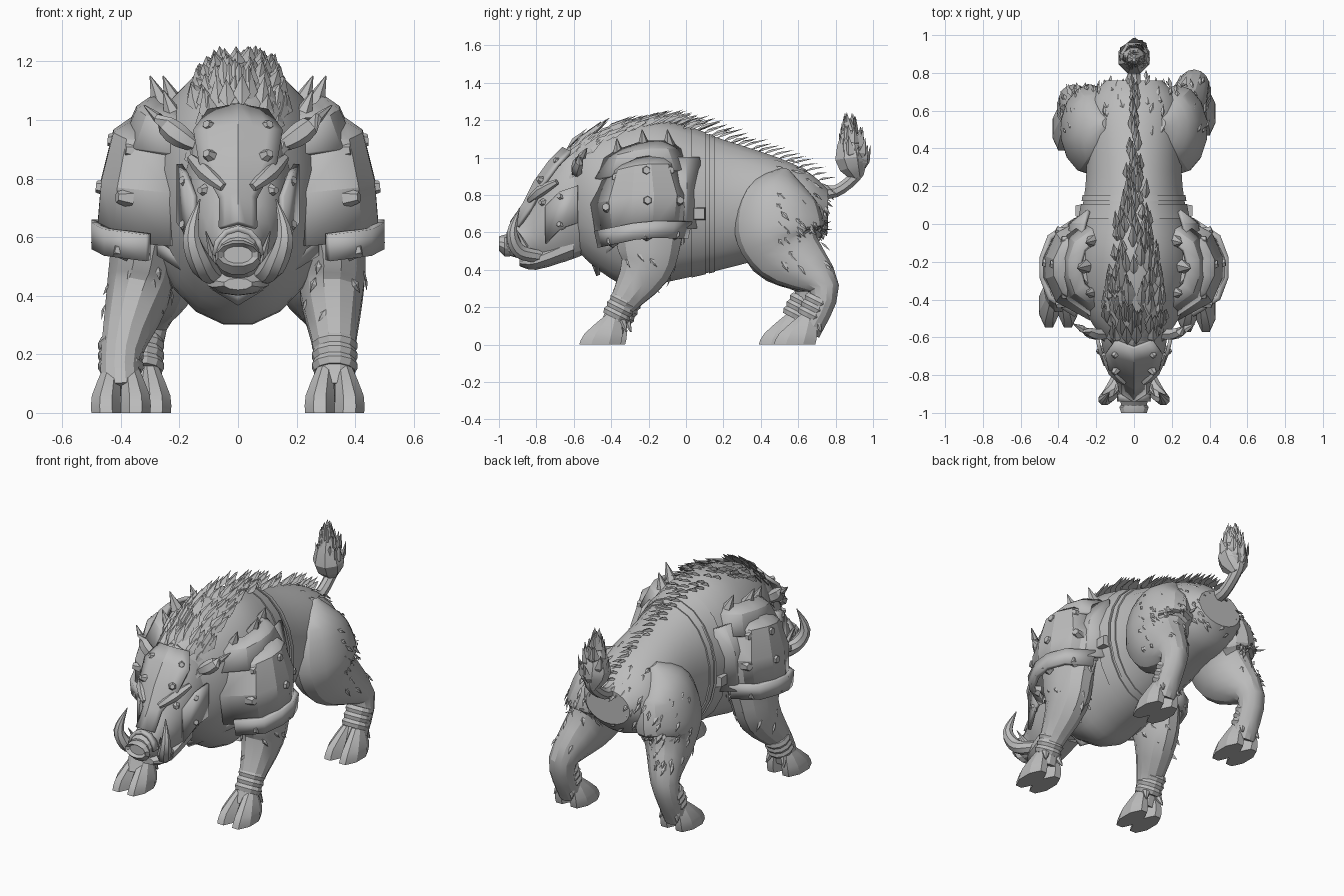
import bpy, bmesh, math, random
from mathutils import Vector as V

random.seed(4)
if "Cube" in bpy.data.objects:
    bpy.data.objects.remove(bpy.data.objects["Cube"])

gray = bpy.data.materials.new("plain gray")
gray.use_nodes = True
gray.diffuse_color = (0.5, 0.5, 0.5, 1)
gray.node_tree.nodes["Principled BSDF"].inputs["Base Color"].default_value = gray.diffuse_color
X, Y, Z = V((1, 0, 0)), V((0, 1, 0)), V((0, 0, 1))


def finish(name, bm, thick=0):
    bmesh.ops.recalc_face_normals(bm, faces=bm.faces)
    mesh = bpy.data.meshes.new(name)
    bm.to_mesh(mesh)
    bm.free()
    ob = bpy.data.objects.new(name, mesh)
    bpy.context.collection.objects.link(ob)
    mesh.materials.append(gray)
    if thick:
        mod = ob.modifiers.new("thickness", "SOLIDIFY")
        mod.thickness, mod.offset = thick, 0
    bpy.ops.object.select_all(action="DESELECT")
    ob.select_set(True)
    bpy.context.view_layer.objects.active = ob
    bpy.ops.object.shade_smooth_by_angle(angle=math.radians(25))
    return ob


def smooth_path(rows, steps):
    """Catmull-Rom interpolation of any tuples."""
    out = []
    last = len(rows) - 1
    for i in range(last):
        before, start, end, after = [rows[max(0, min(last, i + k))] for k in (-1, 0, 1, 2)]
        for step in range(steps):
            t = step / steps
            out.append([b + t / 2 * (c - a + t * (2 * a - 5 * b + 4 * c - d + t * (3 * (b - c) + d - a)))
                        for a, b, c, d in zip(before, start, end, after)])
    return out + [list(rows[last])]


def loft(name, rows, sides=12, steps=3, axis=None):
    """Rings of (x, y, z, width, depth) skinned along a path; depth may be left out when round."""
    rows = smooth_path([tuple(row) + (row[3],) * (5 - len(row)) for row in rows], steps)
    bm, rings = bmesh.new(), []
    for i, (x, y, z, width, depth) in enumerate(rows):
        ahead, behind = rows[min(i + 1, len(rows) - 1)], rows[max(i - 1, 0)]
        t = axis or (V(ahead[:3]) - V(behind[:3])).normalized()
        ref = Y if abs(t.x) > 0.7 else X
        u = (ref - t * ref.dot(t)).normalized()
        w = t.cross(u)
        angles = [math.tau * (k + 0.5) / sides for k in range(sides)]
        rings.append([bm.verts.new(V((x, y, z)) + u * width * math.cos(q) + w * depth * math.sin(q))
                      for q in angles])
    for ring, following in zip(rings, rings[1:]):
        for k in range(sides):
            bm.faces.new((ring[k], ring[k - 1], following[k - 1], following[k]))
    bm.faces.new(rings[0])
    bm.faces.new(rings[-1])
    return finish(name, bm)


def plate(name, grid, thick=0.02):
    bm = bmesh.new()
    rows = [[bm.verts.new(p) for p in row] for row in grid]
    for row, following in zip(rows, rows[1:]):
        for k in range(len(row) - 1):
            bm.faces.new((row[k], row[k + 1], following[k + 1], following[k]))
    return finish(name, bm, thick)


def tuft(bm, root, way, normal, length, width):
    """A pointed leaf with a raised ridge."""
    way = way.normalized()
    side = way.cross(normal).normalized()
    mid = root + way * length * 0.4
    ridge = mid + side.cross(way) * width * 0.6
    r, a, c, b, tip = [bm.verts.new(p) for p in (
        root, mid - side * width, ridge, mid + side * width, root + way * length)]
    for face in ((r, a, c), (r, c, b), (a, tip, c), (c, tip, b), (r, b, a), (a, b, tip)):
        bm.faces.new(face)


def cone(name, place, way, radius, tip, height):
    bm = bmesh.new()
    bmesh.ops.create_cone(bm, cap_ends=True, segments=6, radius1=radius, radius2=tip, depth=height)
    ob = finish(name, bm)
    ob.rotation_euler = V(way).to_track_quat("Z", "Y").to_euler()
    ob.location = place


def fur(name, obs, count, rule):
    bm = bmesh.new()
    spots = [f for ob in obs for f in ob.data.polygons if rule(f.center) and len(f.vertices) == 4]
    for f in random.choices(spots, k=count):
        normal = f.normal
        way = V((random.uniform(-0.3, 0.3), 0.6, -0.7))
        way = (way - normal * way.dot(normal)).normalized() + normal * 0.15
        jitter = V([random.uniform(-0.02, 0.02) for _ in "xyz"])
        tuft(bm, f.center + jitter - normal * 0.01, way, normal, random.uniform(0.04, 0.08), 0.013)
    finish(name, bm)


def sections(rows):
    """Upright rings from y, top, bottom and half width."""
    return [(0, y, (top + bottom) / 2, width, (top - bottom) / 2) for y, top, bottom, width in rows]


# Torso
torso = sections([(-0.62, 1.06, 0.55, 0.15), (-0.5, 1.13, 0.42, 0.24), (-0.3, 1.19, 0.3, 0.31),
                  (-0.1, 1.2, 0.33, 0.31), (0.2, 1.1, 0.4, 0.26), (0.5, 1, 0.48, 0.25),
                  (0.66, 0.92, 0.53, 0.23), (0.76, 0.83, 0.62, 0.15)])
body = loft("torso", torso, 20, 4, Y)
fine_torso = smooth_path(torso, 20)


def torso_at(y):
    return min(fine_torso, key=lambda row: abs(row[1] - y))


# Girth straps follow the torso
for name, start, end in (("front_strap", 0.03, 0.1), ("rear_strap", 0.12, 0.16)):
    rings = [torso_at(start), torso_at(end)]
    loft(name, [(x, y, z, width + 0.01, depth + 0.005) for x, y, z, width, depth in rings], 20, 1, Y)

# Head, snout and jaw
loft("head", sections([(-0.5, 1.08, 0.5, 0.18), (-0.6, 1.07, 0.46, 0.18), (-0.7, 0.99, 0.43, 0.16),
                       (-0.78, 0.85, 0.44, 0.13), (-0.85, 0.7, 0.45, 0.09), (-0.96, 0.6, 0.48, 0.07)]), 14, 2, Y)
loft("nose_disc", [(0, -0.94, 0.53, 0.06), (0, -0.97, 0.53, 0.08, 0.06), (0, -1, 0.54, 0.07, 0.04),
                   (0, -0.98, 0.54, 0.05, 0.03)], 12, 1, Y)
loft("lower_jaw", sections([(-0.6, 0.6, 0.46, 0.12), (-0.8, 0.5, 0.4, 0.11), (-0.89, 0.46, 0.42, 0.05)]), 10, 3, Y)

# Face guard
across = [k / 3 for k in range(-3, 4)]
face = [(0.1, -0.64, 1.05), (0.15, -0.71, 0.98), (0.13, -0.79, 0.87), (0.06, -0.85, 0.75), (0.06, -0.92, 0.65)]
plate("face_guard", [[(t * width, y + 0.04 * abs(t) - 0.015, z - 0.02 * abs(t)) for t in across]
                     for width, y, z in face])
plate("snout_band", [[(0.08 * math.sin(t * 1.6), y, 0.54 + 0.09 * math.cos(t * 1.6)) for t in across]
                     for y in (-0.9, -0.94)])

# Chest guard made of overlapping V bands
for k in range(4):
    plate("chest_band", [[(0.27 * t, 0.1 * t * t - 0.47 - 0.02 * (k + edge),
                           0.37 + 0.05 * (k + edge) + 0.17 * abs(t)) for t in across] for edge in (0, 1)])

thighs, arms = [], []
for s in (1, -1):
    # The right legs stand in a different step from the left ones
    out, forward = (0, 0) if s > 0 else (0.07, 0.08)
    foot = 0.33 + out
    arms.append(loft("front_leg", [
        (s * 0.22, -0.2, 1, 0.08, 0.12), (s * 0.27, -0.2, 0.8, 0.15, 0.22), (s * 0.32, -0.2, 0.55, 0.12, 0.18),
        (s * (0.32 + out / 3), -0.22, 0.4, 0.11, 0.14), (s * foot, -0.35, 0.2, 0.07), (s * foot, -0.4, 0.08, 0.07)]))
    thighs.append(loft("hind_leg", [
        (s * 0.14, 0.53, 0.93, 0.03), (s * 0.2, 0.5, 0.8, 0.13, 0.19), (s * 0.23, 0.5, 0.62, 0.16, 0.24),
        (s * 0.25, 0.55 - forward / 3, 0.49, 0.13, 0.19), (s * 0.32, 0.74 - forward, 0.3, 0.08),
        (s * 0.33, 0.65 - forward, 0.07, 0.07)], 14, 4))
    # Hooves and ankle wraps
    for part, x, y in (("front", s * foot, -0.46 + out / 3), ("hind", s * 0.33, 0.58 - forward)):
        for t in (-1, 1):
            toe = x + t * 0.05
            loft(part + "_hoof", [(toe, y, 0, 0.055, 0.12), (toe, y + 0.02, 0.06, 0.053, 0.11),
                                  (toe - t * 0.02, y + 0.07, 0.16, 0.03, 0.04)], 8, 2, Z)
            cone(part + "_dewclaw", (toe, y + 0.13, 0.1), (t * 0.3, 0.4, -1), 0.025, 0.005, 0.07)
        for k in range(3):
            rise = 0.035 * k
            loft(part + "_ankle_wrap", [(x, y + 0.09 + (rise + h) / 2, 0.16 + rise + h, 0.08 - abs(h) / 2)
                                        for h in (-0.02, 0, 0.02)], 12, 1)

    # Shoulder armour rows: z, outer x, half length
    def shell_point(row, degrees, inner=0.22):
        z, outer, half = row
        q = math.radians(degrees)
        droop = 0.05 * min(0, math.sin(q))
        return V((s * (inner + (outer - inner) * math.cos(q)), half * math.sin(q) - 0.23, z + droop))

    def shell(name, rows, inner, thick):
        plate(name, [[shell_point(row, a, inner) for a in (-88, -40, -12, 12, 40, 88)] for row in rows], thick)

    main = [(0.62, 0.475, 0.24), (0.8, 0.46, 0.27), (0.96, 0.42, 0.2), (1, 0.36, 0.15)]
    lame = [(0.93, 0.39, 0.26), (1.04, 0.34, 0.2), (1.08, 0.28, 0.14)]
    shell("shoulder_plate", main, 0.22, 0.025)
    shell("shoulder_rim", [(0.57, 0.49, 0.23), (0.66, 0.49, 0.25)], 0.3, 0.03)
    shell("upper_lame", lame, 0.2, 0.025)
    plate("rear_lame", [[(s * x, y, z) for y, x in ((-0.2, outer), (0, outer - 0.04), (0.07, 0.24))]
                        for z, outer in ((0.62, 0.38), (0.85, 0.37), (1, 0.3))])
    # Studs and spikes
    for row in main[:3]:
        for degrees in (-45, 5, 45):
            point = shell_point(row, degrees) - Z * 0.03
            cone("armour_stud", point, (s, point.y * 2 + 0.5, 0.1), 0.035, 0.02, 0.05)
    for degrees in (-75, 0, 75):
        cone("armour_spike", shell_point(lame[2], degrees) + Z * 0.02, (s * 0.4, -0.1, 1), 0.04, 0.002, 0.11)
    loft("strap_buckle", [(s * 0.27, 0.07, 0.7, 0.05), (s * 0.31, 0.07, 0.7, 0.04)], 4, 1)
    # Cheek guard, face studs, brow and ear
    plate("cheek_guard", [[(s * 0.15, -0.75, z - 0.08), (s * 0.18, -0.67, z), (s * 0.2, -0.58, z + 0.03)]
                          for z in (0.62, 0.82)])
    for x, y, z in ((0.1, -0.69, 0.98), (0.1, -0.78, 0.88), (0.18, -0.67, 0.79), (0.18, -0.67, 0.64)):
        cone("face_stud", (s * x, y, z), (s * x * 4, -0.6, 0.3), 0.026, 0.014, 0.035)
    loft("brow_ridge", [(s * 0.05, -0.84, 0.77, 0.015), (s * 0.11, -0.78, 0.82, 0.03),
                        (s * 0.16, -0.69, 0.87, 0.015)], 6, 2)
    cone("eye", (s * 0.12, -0.77, 0.76), (s, -1, 0), 0.025, 0.012, 0.03)
    loft("ear", [(s * 0.14, -0.58, 0.91, 0.03, 0.02), (s * 0.22, -0.58, 0.96, 0.03, 0.04),
                 (s * 0.32, -0.53, 1.05, 0.003)], 6, 4)
    # Tusks
    loft("tusk", [(s * 0.07, -0.78, 0.47, 0.035), (s * 0.12, -0.89, 0.5, 0.04), (s * 0.16, -0.93, 0.6, 0.03),
                  (s * 0.13, -0.89, 0.73, 0.002)], 8, 4)
    loft("small_tusk", [(s * 0.08, -0.86, 0.52, 0.02), (s * 0.11, -0.91, 0.62, 0.002)], 6, 2)

# Mane, tapering along the back
bm = bmesh.new()
for i in range(38):
    k = i / 37
    y = 1.34 * k - 0.64
    spread = 0.17 * max(0.1, 1 - 1.15 * k)
    _, _, middle, width, depth = torso_at(y)
    for j in range(max(2, round(8 * (1 - k)))):
        x = random.uniform(-spread, spread)
        z = middle + depth * math.sqrt(1 - (x / width) ** 2) if abs(x) < width else middle
        length = (0.19 - 0.08 * k) * random.uniform(0.75, 1.15) * (1 - 1.5 * abs(x))
        lift = 0.6 - 0.4 * k + (0.4 if i < 4 else 0)
        tuft(bm, V((x, y, z - 0.015)), V((x * 1.5, 1, lift)), V((x * 3, -0.3, 1)), length, 0.03 - 0.013 * k)
finish("mane", bm)

# Tail and its tuft
loft("tail", [(0, 0.68, 0.83, 0.05), (0, 0.8, 0.82, 0.035), (0, 0.92, 0.92, 0.035), (0, 0.9, 1, 0.05)], 8, 4)
loft("tail_tuft_core", [(0, 0.92, 0.89, 0.03), (0, 0.88, 1, 0.09), (0, 0.87, 1.21, 0.01)], 8, 3)
bm = bmesh.new()
for i in range(55):
    h, turn = random.random(), random.uniform(0, math.tau)
    out = V((math.cos(turn), math.sin(turn), 0))
    radius = 0.08 * (1 - 0.75 * h) * min(1, 0.4 + h * 2)
    tuft(bm, V((0, 0.91 - 0.04 * h, 0.91 + 0.2 * h)) + out * radius, out * 0.3 * (1 - h) + Z, out, 0.135, 0.03)
finish("tail_tuft", bm)

# Shaggy patches
fur("haunch_fur", thighs, 150, lambda c: abs(c.x) > 0.2 and 0.42 < c.z < 0.85 and c.y > 0.45)
fur("rump_fur", [body], 110, lambda c: c.y > 0.4 and c.z > 0.6)
fur("foreleg_fur", arms, 60, lambda c: 0.33 < c.z < 0.6)
